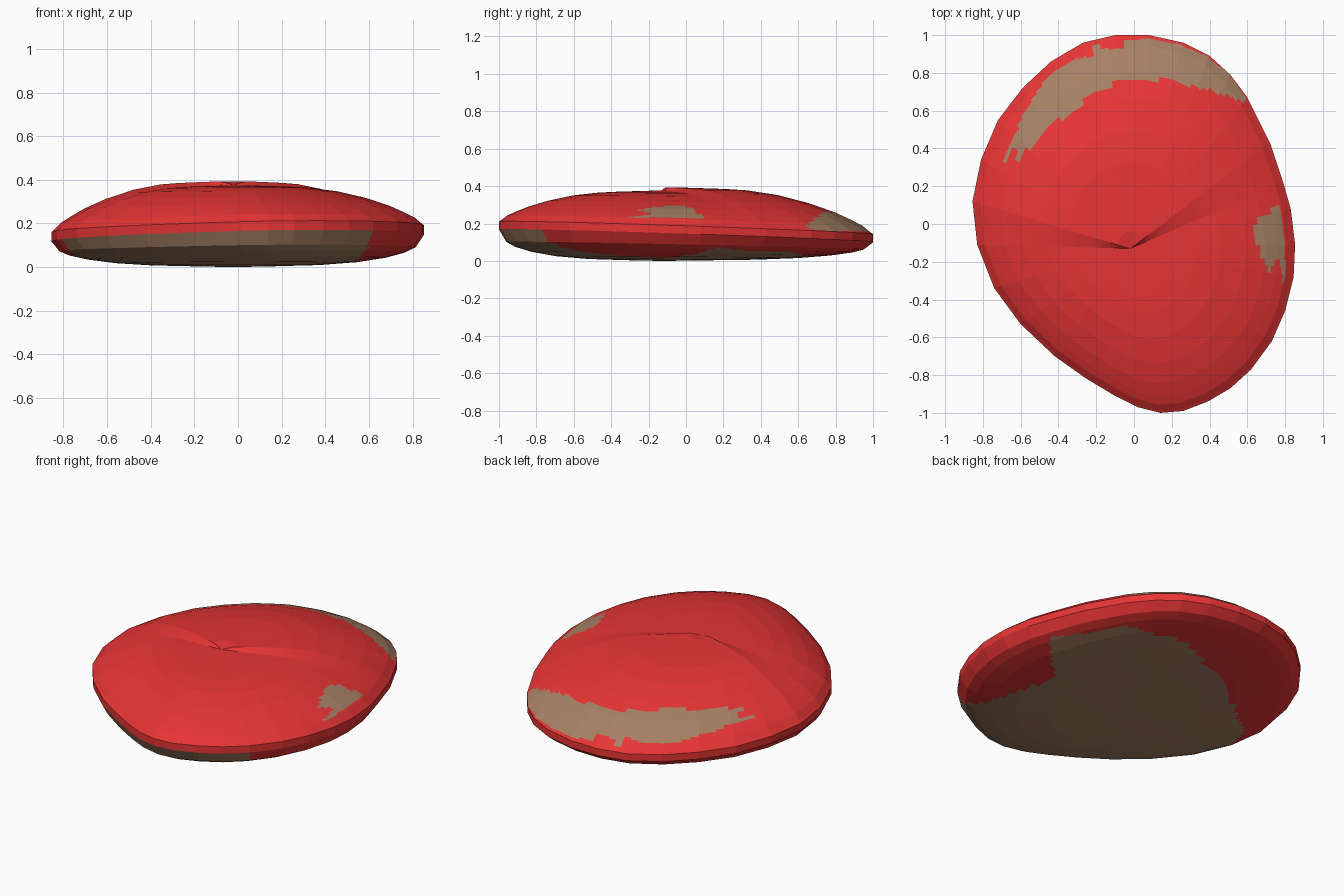
import bpy, bmesh, math
from mathutils import Vector

if "Cube" in bpy.data.objects:
    bpy.data.objects.remove(bpy.data.objects["Cube"])

# outline seen from above
OUTLINE = [(-.10, 1), (.08, 1), (.26, .96), (.40, .89), (.51, .79), (.60, .67), (.72, .43),
           (.79, .22), (.83, .08), (.853, -.11), (.845, -.28), (.80, -.46), (.73, -.62),
           (.62, -.77), (.51, -.87), (.39, -.94), (.26, -.99), (.14, -1), (.02, -.97),
           (-.10, -.91), (-.25, -.82), (-.42, -.70), (-.60, -.53), (-.74, -.34),
           (-.83, -.11), (-.855, .12), (-.81, .34), (-.72, .55), (-.59, .72),
           (-.44, .86), (-.27, .96)]
CENTRE = Vector((-.02, -.13))
# (scale towards centre, fraction of height) for the dome and the belly
DOME = [(.985, .05), (.95, .19), (.90, .31), (.82, .48), (.70, .67), (.55, .84), (.40, .93),
        (.30, .96), (.18, .98), (.08, .995)]
BELLY = [(.955, .40), (.90, .56), (.80, .72), (.65, .86), (.45, .95), (.2, .99)]

# exposed patches, as regions in plan
TOP_PATCHES = [
    [(.61, .64), (.5, .80), (.38, .89), (.24, .95), (.06, .98), (-.05, .97), (-.08, .91),
     (-.22, .95), (-.20, .90), (-.36, .85), (-.47, .76), (-.60, .57), (-.65, .42), (-.73, .28),
     (-.62, .42), (-.61, .33), (-.48, .49), (-.32, .60), (-.2, .70), (-.08, .75),
     (.08, .77), (.22, .75), (.42, .70)],
    [(.63, 0), (.70, .05), (.77, .10), (.80, -.10), (.80, -.33), (.76, -.18), (.71, -.27),
     (.68, -.17), (.64, -.09)]]
BOTTOM_PATCH = [(.74, .16), (.50, -.09), (.60, -.77), (.66, -.85), (.5, -1.1), (-.4, -1.1),
                (-.64, -.60), (-.85, -.34), (-.71, .11), (-.24, .48), (.19, .67), (.51, .57)]


def inside(p, poly):
    hit = False
    for (x1, y1), (x2, y2) in zip(poly, poly[1:] + poly[:1]):
        if (y1 > p.y) != (y2 > p.y) and p.x < (x2 - x1) * (p.y - y1) / (y2 - y1) + x1:
            hit = not hit
    return hit


def rim(x, y, high):
    return (.178 if high else .136) - .033 * y + .014 * x


def ring(bm, scale, frac, high):
    verts = []
    for p in OUTLINE:
        d = Vector(p) - CENTRE
        q = CENTRE + d * scale
        base = rim(p[0], p[1], high)
        peak = .378 if high else .004
        z = base + (peak - base) * frac
        # shallow step along the crown
        if high and 28 < math.degrees(math.atan2(d.y, d.x)) < 168:
            z += .018 * min(1, max(0, (.95 - scale) / .55))
        verts.append(bm.verts.new((q.x, q.y, z)))
    return verts


def material(name, colour):
    m = bpy.data.materials.new(name)
    m.diffuse_color = (*colour, 1)
    m.use_nodes = True
    m.node_tree.nodes["Principled BSDF"].inputs["Base Color"].default_value = m.diffuse_color
    return m


# lofted shell: belly, rim, dome
bm = bmesh.new()
loops = [ring(bm, s, f, False) for s, f in reversed(BELLY)]
loops += [ring(bm, 1, 0, False), ring(bm, 1, 0, True)]
loops += [ring(bm, s, f, True) for s, f in DOME]
n = len(OUTLINE)
for a, b in zip(loops, loops[1:]):
    for i in range(n):
        j = (i + 1) % n
        bm.faces.new((a[i], a[j], b[j], b[i]))
for loop, z in ((loops[0], .002), (loops[-1], .38)):
    tip = bm.verts.new((CENTRE.x, CENTRE.y, z))
    for i in range(n):
        bm.faces.new((loop[i], loop[(i + 1) % n], tip))
bmesh.ops.recalc_face_normals(bm, faces=bm.faces)

# finer faces so that the patch borders are crisp
bmesh.ops.subdivide_edges(bm, edges=bm.edges[:], cuts=3, use_grid_fill=True)
for f in bm.faces:
    c = f.calc_center_median()
    if f.normal.z > .05 and any(inside(c, p) for p in TOP_PATCHES):
        f.material_index = 1
    elif c.z < rim(c.x, c.y, False) - .004 and inside(c, BOTTOM_PATCH):
        f.material_index = 1
low = min(v.co.z for v in bm.verts)
bmesh.ops.translate(bm, verts=bm.verts, vec=(0, 0, -low))

mesh = bpy.data.meshes.new("shell")
bm.to_mesh(mesh)
bm.free()
mesh.materials.append(material("red", (.80, .035, .035)))
mesh.materials.append(material("tan", (.38, .22, .13)))
bpy.context.collection.objects.link(bpy.data.objects.new("shell", mesh))
